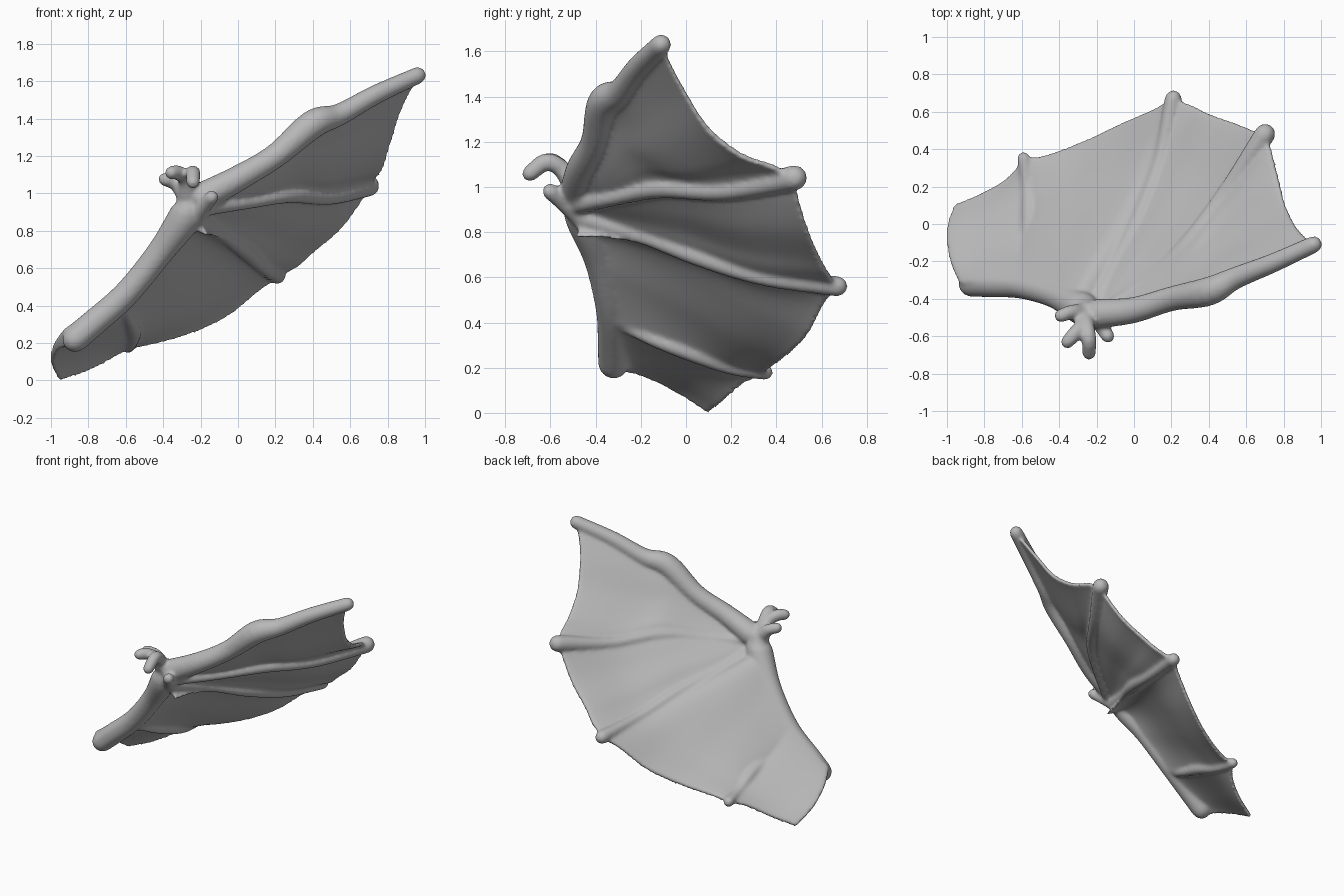
import bpy
import bmesh
import math
from mathutils import Vector

cube = bpy.data.objects.get("Cube")
if cube:
    bpy.data.objects.remove(cube, do_unlink=True)

skin = bpy.data.materials.new("grey_skin")
skin.use_nodes = True
GREY = (0.48, 0.48, 0.48, 1)
skin.diffuse_color = GREY
skin.node_tree.nodes["Principled BSDF"].inputs["Base Color"].default_value = GREY
parts = []


def sample(points, t):
    """Smooth interpolation through a row of points, t from 0 to 1."""
    p = [Vector(q) for q in points]
    n = len(p) - 1
    i = min(int(t * n), n - 1)
    u = t * n - i
    b, c = p[i], p[i + 1]
    a = p[i - 1] if i else b * 2 - c
    d = p[i + 2] if i + 2 <= n else c * 2 - b
    return 0.5 * (2 * b + (c - a) * u + (2 * a - 5 * b + 4 * c - d) * u * u
                  + (3 * b - a - 3 * c + d) * u ** 3)


def finish(name, bm):
    bmesh.ops.recalc_face_normals(bm, faces=bm.faces[:])
    mesh = bpy.data.meshes.new(name)
    bm.to_mesh(mesh)
    bm.free()
    mesh.materials.append(skin)
    obj = bpy.data.objects.new(name, mesh)
    bpy.context.collection.objects.link(obj)
    parts.append(obj)


def tube(name, points, radii, steps=28, sides=16):
    """Round limb with changing thickness and domed ends."""
    widths = [(r, 0, 0) for r in radii]
    rings = []
    for k in range(steps + 1):
        t = k / steps
        way = sample(points, min(t + 0.01, 1)) - sample(points, max(t - 0.01, 0))
        rings.append((sample(points, t), way.normalized(), sample(widths, t).x))

    def dome(ring, sign):
        c, w, r = ring
        return [(c + w * r * sign * math.sin(a), w, r * math.cos(a)) for a in (0.5, 1.0, 1.4)]

    bm = bmesh.new()
    loops = []
    for c, w, r in dome(rings[0], -1)[::-1] + rings + dome(rings[-1], 1):
        q = w.to_track_quat('Z', 'Y')
        loops.append([bm.verts.new(c + q @ Vector((r * math.cos(a), r * math.sin(a), 0)))
                      for a in (math.tau * j / sides for j in range(sides))])
    for la, lb in zip(loops, loops[1:]):
        for j in range(sides):
            m = (j + 1) % sides
            bm.faces.new((la[j], la[m], lb[m], lb[j]))
    bm.faces.new(loops[0])
    bm.faces.new(loops[-1])
    finish(name, bm)


def membrane(name, side_a, side_b, inner, outer, puff, web_inner=0, web_a=0, n=30):
    """Skin between two spars; the webs thicken its underside along an edge."""
    inner = [side_a[0]] + inner + [side_b[0]]
    outer = [side_a[-1]] + outer + [side_b[-1]]
    up = Vector((-0.5, 0.2, 0.8)).normalized()
    bm = bmesh.new()
    top, bottom = [], []
    for i in range(n + 1):
        s = i / n
        top.append([])
        bottom.append([])
        for j in range(n + 1):
            t = j / n
            p = sample(side_a, s).lerp(sample(side_b, s), t)
            p += sample(inner, t).lerp(sample(outer, t), s)
            p -= (Vector(side_a[0]).lerp(Vector(side_b[0]), t)
                  .lerp(Vector(side_a[-1]).lerp(Vector(side_b[-1]), t), s))
            arch = max(math.sin(math.pi * t) * math.sin(math.pi * s), 0)
            p += up * puff * arch ** 0.7
            web = web_inner * math.exp(-5 * s) + web_a * math.exp(-5 * t) * (1 - s)
            top[-1].append(bm.verts.new(p + up * 0.014))
            bottom[-1].append(bm.verts.new(p - up * (0.014 + web)))
    for grid in (top, bottom):
        for ra, rb in zip(grid, grid[1:]):
            for j in range(n):
                bm.faces.new((ra[j], ra[j + 1], rb[j + 1], rb[j]))
    bmesh.ops.bridge_loops(bm, edges=[e for e in bm.edges if e.is_boundary])
    finish(name, bm)


# Spar paths, each from wrist or arm out to its tip
first = [(-.19, -.48, .98), (0, -.46, 1.08), (.2, -.4, 1.2), (.4, -.36, 1.37),
         (.54, -.29, 1.42), (.74, -.21, 1.53), (.96, -.11, 1.63)]
second = [(-.19, -.49, .92), (.06, -.31, .95), (.28, -.11, .99), (.49, .17, .98), (.7, .48, 1.04)]
third = [(-.22, -.47, .87), (-.1, -.22, .79), (.04, .06, .69), (.14, .34, .6), (.21, .67, .56)]
fourth = [(-.62, -.3, .4), (-.58, -.13, .32), (-.56, .05, .26), (-.57, .2, .2), (-.59, .35, .18)]
root = [(-.93, -.32, .26), (-.98, -.2, .19), (-1.0, -.04, .1), (-.96, .1, .005)]
arm = [(-.26, -.47, .98), (-.28, -.45, .88), (-.42, -.38, .68), (-.6, -.33, .46),
       (-.78, -.32, .3), (-.87, -.32, .22)]
# The skin rides over the arm where the last spar begins
fourth_top = [(-.63, -.31, .5), (-.6, -.13, .35)] + fourth[2:]

# Fingers and arm
tube("first_finger", first, [.08, .07, .066, .078, .06, .052, .046])
tube("second_finger", second, [.045, .034, .042, .042, .057])
tube("third_finger", third, [.05, .034, .044, .038, .046])
tube("fourth_finger", fourth, [.03, .034, .044, .032, .036])
tube("arm", arm, [.06, .09, .072, .07, .072, .07])

# Claws on the wrist
hand = (-.27, -.48, .98)
claws = {
    "outer_claw": [hand, (-.33, -.47, 1.05), (-.39, -.49, 1.075)],
    "middle_claw": [hand, (-.28, -.54, 1.07), (-.32, -.59, 1.11), (-.355, -.63, 1.11)],
    "inner_claw": [hand, (-.25, -.55, 1.08), (-.24, -.62, 1.11), (-.24, -.69, 1.06)],
    "wrist_knob": [(-.22, -.47, .88), (-.18, -.54, .93), (-.14, -.6, .98)],
}
for name, path in claws.items():
    tube(name, path, [.055] + [.04] * (len(path) - 2) + [.037], steps=12)

# Skin between the spars
membrane("outer_membrane", first, second, [],
         [(.87, -.02, 1.45), (.81, .1, 1.26), (.77, .25, 1.14), (.735, .39, 1.09)],
         .025, web_a=.04)
membrane("middle_membrane", second, third, [],
         [(.64, .5, .94), (.54, .54, .81), (.4, .59, .69), (.32, .63, .62)], .04)
membrane("inner_membrane", third, fourth_top, [(-.32, -.43, .89), (-.45, -.37, .72)],
         [(.1, .61, .48), (-.06, .54, .35), (-.25, .45, .26), (-.46, .37, .2)],
         .04, web_inner=.11)
membrane("root_membrane", fourth_top, root, [(-.81, -.31, .35)],
         [(-.67, .25, .13), (-.8, .17, .06)], .02, web_inner=.11)

# Fuse everything into one continuous soft surface
bpy.ops.object.select_all(action='DESELECT')
for obj in parts:
    obj.select_set(True)
bpy.context.view_layer.objects.active = parts[0]
bpy.ops.object.join()
wing = bpy.context.view_layer.objects.active
wing.name = "wing"
remesh = wing.modifiers.new("fuse", 'REMESH')
remesh.mode = 'VOXEL'
remesh.voxel_size = 0.011
remesh.use_smooth_shade = True
soften = wing.modifiers.new("soften", 'SMOOTH')
soften.factor = 0.5
soften.iterations = 9
bpy.ops.object.convert(target='MESH')
bpy.ops.object.shade_smooth()
